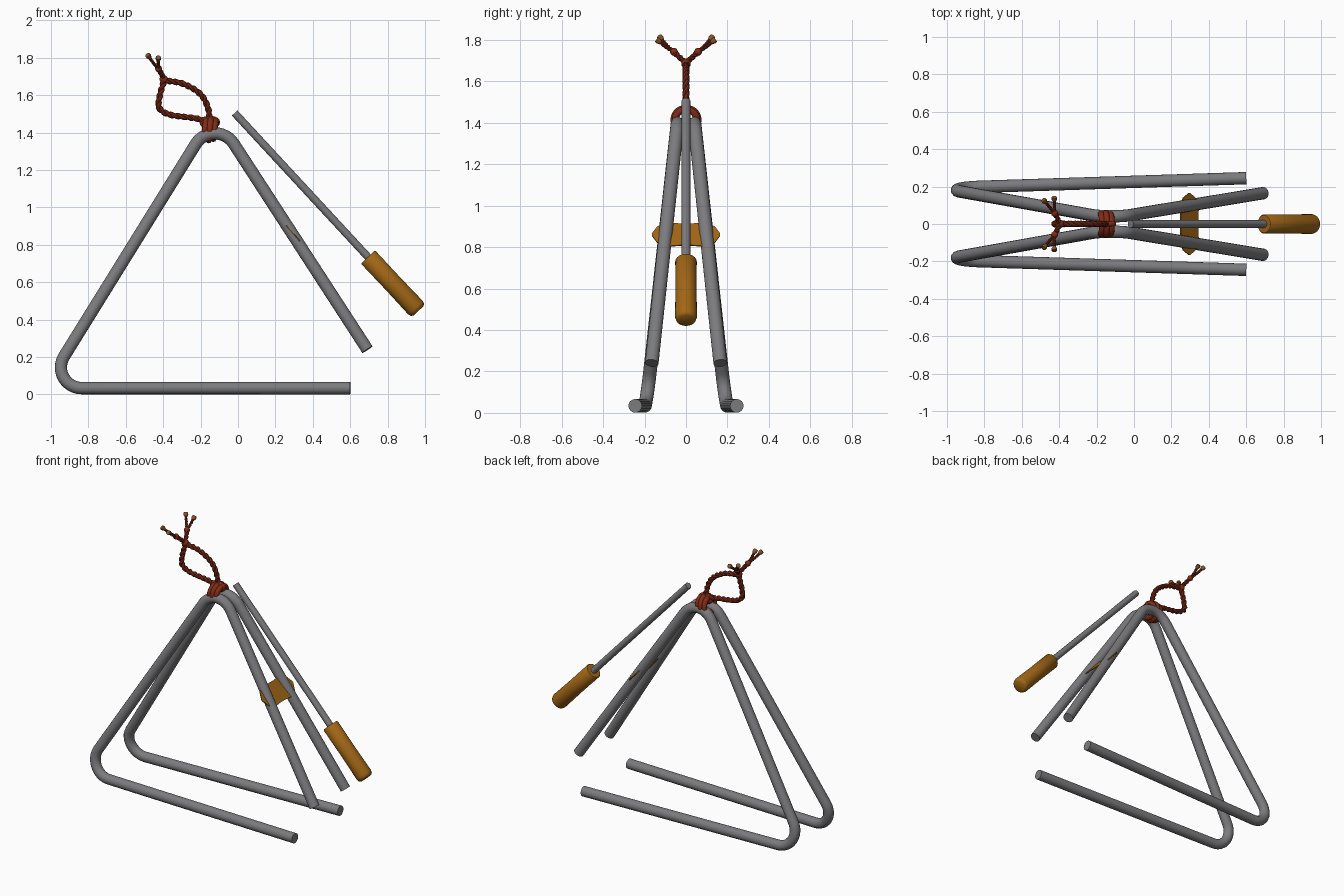
import bpy, bmesh, math
from mathutils import Vector

if "Cube" in bpy.data.objects:
    bpy.data.objects.remove(bpy.data.objects["Cube"])


def material(name, rgb):
    m = bpy.data.materials.new(name)
    m.diffuse_color = (*rgb, 1)
    m.use_nodes = True
    m.node_tree.nodes["Principled BSDF"].inputs["Base Color"].default_value = m.diffuse_color
    return m


STEEL = material("steel grey", (0.20, 0.20, 0.21))
WOOD = material("orange wood", (0.36, 0.135, 0.008))
CORD = material("red brown cord", (0.22, 0.025, 0.008))
TIP = material("cord tip brown", (0.24, 0.09, 0.02))


def finish(ob, mat, angle=40):
    bpy.ops.object.select_all(action='DESELECT')
    ob.select_set(True)
    bpy.context.view_layer.objects.active = ob
    if ob.type == 'CURVE':
        bpy.ops.object.convert(target='MESH')
        ob = bpy.context.object
    ob.data.materials.clear()
    ob.data.materials.append(mat)
    bpy.ops.object.shade_smooth_by_angle(angle=math.radians(angle))
    return ob


def tubes(name, paths, r, mat, cyclic=False, res=3):
    """One object made of round tubes along the given point lists."""
    cu = bpy.data.curves.new(name, 'CURVE')
    cu.dimensions = '3D'
    cu.bevel_depth, cu.bevel_resolution = r, res
    cu.use_fill_caps = True
    for pts in paths:
        sp = cu.splines.new('POLY')
        sp.points.add(len(pts) - 1)
        for p, co in zip(sp.points, pts):
            p.co = (*co, 1)
        sp.use_cyclic_u = cyclic
    ob = bpy.data.objects.new(name, cu)
    bpy.context.collection.objects.link(ob)
    return finish(ob, mat)


def fillet(corners, cuts, n=12):
    """Polyline with circular arcs at the inner corners."""
    pts = [Vector(corners[0])]
    for i, cut in enumerate(cuts, 1):
        p = Vector(corners[i])
        u = (Vector(corners[i - 1]) - p).normalized()
        v = (Vector(corners[i + 1]) - p).normalized()
        half = u.angle(v) / 2
        bis = (u + v).normalized()
        c = p + bis * cut / math.cos(half)
        a, b = p + u * cut - c, p + v * cut - c
        w = a.angle(b)
        for k in range(n + 1):
            t = k / n
            pts.append(c + (a * math.sin((1 - t) * w) + b * math.sin(t * w)) / math.sin(w))
    return pts + [Vector(corners[-1])]


def smooth_path(ctrl, n=16):
    """Catmull-Rom curve through the control points."""
    c = [Vector(p) for p in ctrl]
    c = [2 * c[0] - c[1]] + c + [2 * c[-1] - c[-2]]
    out = []
    for i in range(1, len(c) - 2):
        a, b, d, e = c[i - 1:i + 3]
        for k in range(n):
            t = k / n
            out.append(0.5 * (2 * b + (d - a) * t + (2 * a - 5 * b + 4 * d - e) * t * t
                              + (3 * b - a - 3 * d + e) * t ** 3))
    return out + [c[-2]]


def twisted(name, ctrl, r, pitch=0.07):
    """Two-strand twisted cord."""
    path = smooth_path(ctrl)
    strands = [[], []]
    dist = 0
    for i, p in enumerate(path):
        t = (path[min(i + 1, len(path) - 1)] - path[max(i - 1, 0)]).normalized()
        side = t.cross(Vector((0.3, 1, 0.1))).normalized()
        up = t.cross(side)
        if i:
            dist += (p - path[i - 1]).length
        a = 2 * math.pi * dist / pitch
        off = (side * math.cos(a) + up * math.sin(a)) * r * 0.42
        strands[0].append(p + off)
        strands[1].append(p - off)
    return tubes(name, strands, r * 0.64, CORD, res=2)


def lathe(name, start, end, profile, mat, sides=28):
    """Revolve (distance, radius) pairs about the line start-end."""
    bm = bmesh.new()
    rings = [[bm.verts.new((r * math.cos(2 * math.pi * k / sides),
                            r * math.sin(2 * math.pi * k / sides), d))
              for k in range(sides)] for d, r in profile]
    for a, b in zip(rings, rings[1:]):
        for k in range(sides):
            j = (k + 1) % sides
            bm.faces.new((a[k], a[j], b[j], b[k]))
    bm.faces.new(rings[0][::-1])
    bm.faces.new(rings[-1])
    me = bpy.data.meshes.new(name)
    bm.to_mesh(me)
    bm.free()
    ob = bpy.data.objects.new(name, me)
    bpy.context.collection.objects.link(ob)
    ob.location = start
    ob.rotation_euler = (Vector(end) - Vector(start)).to_track_quat('Z', 'Y').to_euler()
    return finish(ob, mat)


def ball(name, loc, r, mat):
    bpy.ops.mesh.primitive_uv_sphere_add(segments=14, ring_count=9, radius=r, location=loc)
    ob = bpy.context.object
    ob.name = name
    return finish(ob, mat)


# Two bent steel triangles leaning together at the top
for s, tag in ((-1, "front"), (1, "back")):
    bar = fillet([(0.60, s * 0.245, 0.034), (-1.035, s * 0.192, 0.034),
                  (-0.126, s * 0.03, 1.50), (0.692, s * 0.165, 0.24)], [0.20, 0.19])
    tubes(tag + "_triangle", [bar], 0.033, STEEL, res=6)

# Beater: steel rod and wooden handle
top, joint, end = (-0.018, 0, 1.505), (0.695, 0, 0.735), (0.965, 0, 0.447)
tubes("beater_rod", [[top, joint]], 0.021, STEEL, res=5)
L = (Vector(end) - Vector(joint)).length
lathe("beater_handle", joint, end,
      [(0, 0.047), (0.006, 0.052), (L * 0.5, 0.051), (L - 0.025, 0.053),
       (L - 0.008, 0.048), (L, 0.036)], WOOD)

# Thin wooden spacer plate between the right-hand legs
bm = bmesh.new()
half = [(0.165, 0.005), (0.14, 0.05), (0.095, 0.076), (0.03, 0.07)]
outline = half + [(-y, w) for y, w in half[::-1]]
outline += [(-y, -w) for y, w in half] + [(y, -w) for y, w in half[::-1]]
d = Vector((-0.66, 0, 0.75))
verts = [bm.verts.new(Vector((0.293, 0, 0.858)) + d * w + Vector((0, y, 0))) for y, w in outline]
face = bm.faces.new(verts)
ext = bmesh.ops.extrude_face_region(bm, geom=[face])
for v in ext["geom"]:
    if isinstance(v, bmesh.types.BMVert):
        v.co += Vector((0.75, 0, 0.66)) * 0.006
bmesh.ops.recalc_face_normals(bm, faces=bm.faces)
me = bpy.data.meshes.new("spacer_plate")
bm.to_mesh(me)
bm.free()
plate = bpy.data.objects.new("spacer_plate", me)
bpy.context.collection.objects.link(plate)
finish(plate, WOOD, 20)

# Cord wrapped around both bars at the apex
wraps = []
for x, ry, rz in ((-0.176, 0.053, 0.05), (-0.151, 0.058, 0.055), (-0.126, 0.052, 0.048)):
    wraps.append([(x + 0.006 * math.sin(a), ry * math.cos(a), 1.415 + rz * math.sin(a))
                  for a in (2 * math.pi * k / 28 for k in range(28))])
tubes("cord_wraps", wraps, 0.017, CORD, cyclic=True)
tubes("cord_cross_tie", [[(-0.151 + 0.04 * math.cos(a), 0, 1.455 + 0.02 * math.sin(a))
                          for a in (2 * math.pi * k / 20 for k in range(20))]],
      0.016, CORD, cyclic=True)

# Hanging loop
twisted("cord_loop_upper", [(-0.15, 0, 1.45), (-0.16, 0, 1.53), (-0.20, 0, 1.605),
                            (-0.29, 0, 1.66), (-0.395, 0, 1.68)], 0.017)
twisted("cord_loop_lower", [(-0.15, 0, 1.45), (-0.22, 0, 1.475), (-0.36, 0, 1.495),
                            (-0.42, 0, 1.53), (-0.42, 0, 1.59), (-0.395, 0, 1.68)], 0.017)
ball("cord_knot", (-0.397, 0, 1.685), 0.023, CORD)

# Two tails, each splitting into two frayed strings with tips
for s, tag in ((-1, "front"), (1, "back")):
    bead = Vector((-0.425, s * 0.058, 1.742))
    twisted(tag + "_tail", [(-0.397, 0, 1.69), (-0.41, s * 0.03, 1.715), bead], 0.014, 0.05)
    ball(tag + "_tail_knot", bead, 0.019, CORD)
    for i, tip in enumerate(((-0.478, s * 0.122, 1.808), (-0.426, s * 0.133, 1.795))):
        tip = Vector(tip)
        u = (tip - bead).normalized()
        twisted(f"{tag}_string_{i}", [bead, (bead + tip) / 2 + Vector((0, 0, -0.004)), tip],
                0.009, 0.035)
        lathe(f"{tag}_tip_{i}", tip - u * 0.014, tip + u * 0.012,
              [(0, 0.009), (0.012, 0.015), (0.026, 0.014)], TIP, 10)
